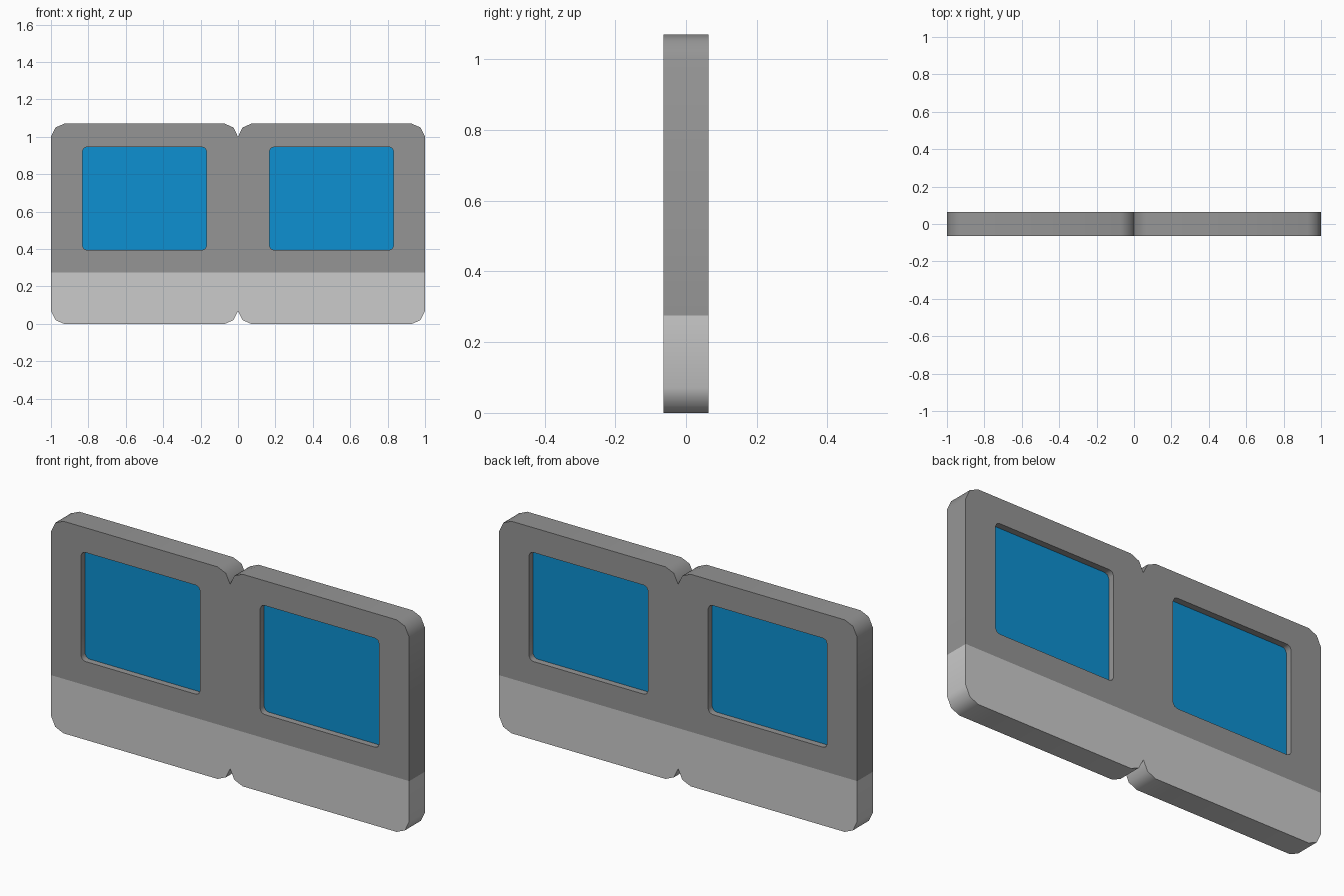
import bpy
import bmesh
import math
from mathutils import Matrix

cube = bpy.data.objects.get("Cube")
if cube:
    bpy.data.objects.remove(cube, do_unlink=True)

HEIGHT = 1.07
HALF_DEPTH = 0.063
GLASS_HALF_DEPTH = 0.031
BAND_TOP = 0.275


def material(name, color):
    mat = bpy.data.materials.new(name)
    mat.use_nodes = True
    mat.diffuse_color = (*color, 1)
    bsdf = next(n for n in mat.node_tree.nodes if n.type == 'BSDF_PRINCIPLED')
    bsdf.inputs["Base Color"].default_value = (*color, 1)
    return mat


dark_grey = material("dark_grey", (0.30, 0.30, 0.30))
light_grey = material("light_grey", (0.60, 0.60, 0.60))
blue = material("window_blue", (0.004, 0.28, 0.64))


def rounded_rect(x0, x1, z0, z1, r):
    """Rectangle outline with three points at each corner."""
    a, b = r * 0.34, r * 0.29
    points = []
    for x, z, sx, sz in ((x0, z0, 1, 1), (x1, z0, -1, 1),
                         (x1, z1, -1, -1), (x0, z1, 1, -1)):
        corner = [(x, z + sz * r), (x + sx * a, z + sz * b), (x + sx * r, z)]
        points += corner if sx == sz else corner[::-1]
    return points


def add_loop(bm, outline, y):
    return [bm.verts.new((x, y, z)) for x, z in outline]


def bridge(bm, a, b):
    n = len(a)
    return [bm.faces.new((a[i], a[(i + 1) % n], b[(i + 1) % n], b[i]))
            for i in range(n)]


def make_object(name, bm, mats):
    """Mirror the half mesh, weld it and turn it into an object."""
    dup = bmesh.ops.duplicate(bm, geom=bm.verts[:] + bm.edges[:] + bm.faces[:])
    copies = [g for g in dup["geom"] if isinstance(g, bmesh.types.BMVert)]
    bmesh.ops.transform(bm, matrix=Matrix.Scale(-1, 4, (1, 0, 0)), verts=copies)
    bmesh.ops.remove_doubles(bm, verts=bm.verts[:], dist=0.0005)
    bmesh.ops.recalc_face_normals(bm, faces=bm.faces[:])
    mesh = bpy.data.meshes.new(name)
    bm.to_mesh(mesh)
    bm.free()
    for mat in mats:
        mesh.materials.append(mat)
    obj = bpy.data.objects.new(name, mesh)
    bpy.context.collection.objects.link(obj)
    bpy.ops.object.select_all(action='DESELECT')
    obj.select_set(True)
    bpy.context.view_layer.objects.active = obj
    bpy.ops.object.shade_smooth_by_angle(angle=math.radians(45))
    return obj


outer = rounded_rect(0, 1, 0, HEIGHT, 0.07)
opening = rounded_rect(0.168, 0.832, 0.395, 0.945, 0.022)

# Double frame: two rounded panels joined along the middle
bm = bmesh.new()
loops = [add_loop(bm, outer, -HALF_DEPTH), add_loop(bm, opening, -HALF_DEPTH),
         add_loop(bm, opening, HALF_DEPTH), add_loop(bm, outer, HALF_DEPTH)]
for i in range(4):
    bridge(bm, loops[i], loops[(i + 1) % 4])
seam = [f for f in bm.faces if all(v.co.x < 0.001 for v in f.verts)]
bmesh.ops.delete(bm, geom=seam, context='FACES')
# Light band along the bottom
bmesh.ops.bisect_plane(bm, geom=bm.verts[:] + bm.edges[:] + bm.faces[:],
                       plane_co=(0, 0, BAND_TOP), plane_no=(0, 0, 1))
for f in bm.faces:
    f.material_index = int(f.calc_center_median().z < BAND_TOP)
make_object("window_frame", bm, [dark_grey, light_grey])

# Recessed panes, seen from both sides
bm = bmesh.new()
front = add_loop(bm, opening, -GLASS_HALF_DEPTH)
back = add_loop(bm, opening, GLASS_HALF_DEPTH)
bm.faces.new(front)
bm.faces.new(back)
bridge(bm, front, back)
make_object("window_panes", bm, [blue])
